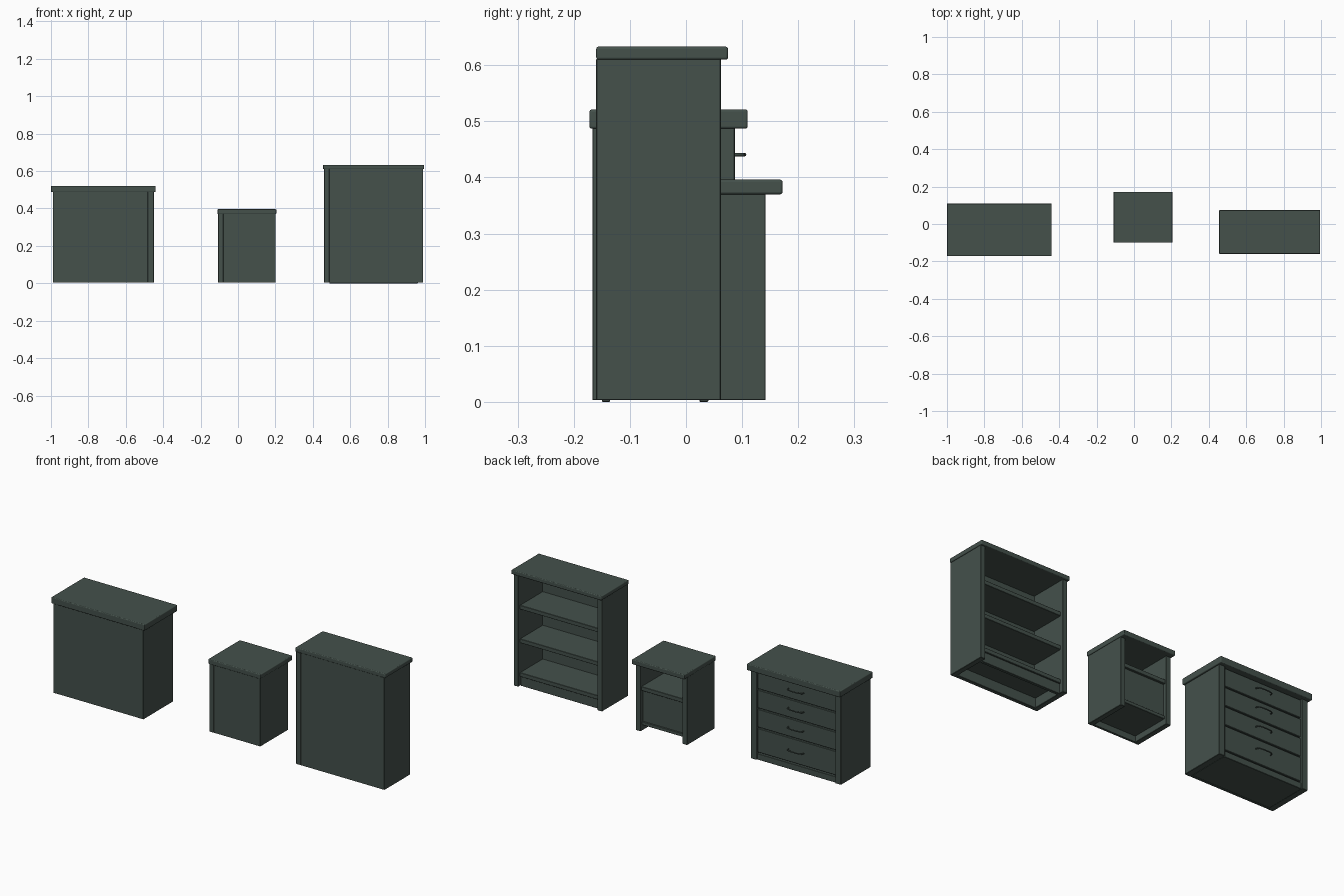
import bpy
from mathutils import Vector

if "Cube" in bpy.data.objects:
    bpy.data.objects.remove(bpy.data.objects["Cube"])

paint = bpy.data.materials.new("dark green paint")
paint.use_nodes = True
colour = (0.058, 0.082, 0.071, 1)
paint.diffuse_color = colour
paint.node_tree.nodes["Principled BSDF"].inputs["Base Color"].default_value = colour


def box(name, x, y, z, bevel=0.0015, segments=1):
    """Board spanning the (low, high) ranges x, y and z."""
    bpy.ops.mesh.primitive_cube_add(size=1)
    ob = bpy.context.object
    ob.name = name
    low, high = Vector((x[0], y[0], z[0])), Vector((x[1], y[1], z[1]))
    for v in ob.data.vertices:
        v.co = (low + high) / 2 + v.co * (high - low)
    ob.data.materials.append(paint)
    if bevel:
        mod = ob.modifiers.new("edges", 'BEVEL')
        mod.width, mod.segments = bevel, segments
    if segments > 1:
        bpy.ops.object.shade_smooth_by_angle()
    return ob


def carcass(name, x, y, z, top_x, top_y, top_z, side):
    """Two side panels, a back panel and a rounded top board."""
    box(name + "_left_side", (x[1] - side, x[1]), y, z)
    box(name + "_right_side", (x[0], x[0] + side), y, z)
    box(name + "_back", (x[0] + side, x[1] - side), (y[0] + 0.002, y[0] + 0.014), z, 0)
    box(name + "_top", top_x, top_y, top_z, 0.004, 3)
    return x[0] + side, x[1] - side


def handle(name, x, y, z):
    """Bowed flat pull, swept along a curve."""
    curve = bpy.data.curves.new(name, 'CURVE')
    curve.dimensions = '3D'
    curve.bevel_depth, curve.bevel_resolution = 0.0032, 2
    curve.use_fill_caps = True
    spline = curve.splines.new('POLY')
    path = [(-0.046, -0.002), (-0.043, 0.010), (-0.034, 0.015), (-0.017, 0.0175),
            (0.017, 0.0175), (0.034, 0.015), (0.043, 0.010), (0.046, -0.002)]
    spline.points.add(len(path) - 1)
    for point, (dx, dy) in zip(spline.points, path):
        point.co = (x + dx, y + dy, z, 1)
    ob = bpy.data.objects.new(name, curve)
    bpy.context.collection.objects.link(ob)
    curve.materials.append(paint)


# Bookcase
inner = carcass("bookcase", (0.46, 0.99), (-0.16, 0.062), (0.003, 0.612),
                (0.455, 0.995), (-0.16, 0.075), (0.61, 0.633), 0.028)
for i, z in enumerate((0.075, 0.258, 0.44)):
    box(f"bookcase_shelf_{i + 1}", inner, (-0.147, 0.048), (z - 0.022, z))
box("bookcase_front_kickboard", inner, (0.024, 0.04), (0, 0.055))
box("bookcase_back_kickboard", inner, (-0.15, -0.135), (0, 0.055))

# Nightstand
inner = carcass("nightstand", (-0.106, 0.201), (-0.096, 0.142), (0.003, 0.372),
                (-0.11, 0.205), (-0.1, 0.172), (0.37, 0.396), 0.028)
box("nightstand_shelf", inner, (-0.083, 0.136), (0.222, 0.244))
box("nightstand_drawer_front", inner, (0.108, 0.124), (0.05, 0.224))
box("nightstand_base", inner, (-0.083, 0.13), (0.034, 0.052))

# Chest of drawers
inner = carcass("chest", (-0.99, -0.45), (-0.167, 0.087), (0.003, 0.489),
                (-1.0, -0.44), (-0.172, 0.11), (0.487, 0.521), 0.034)
box("chest_core", inner, (-0.15, 0.066), (0.003, 0.487), 0)
box("chest_plinth", inner, (0.06, 0.081), (0.003, 0.036))
levels = [0.04, 0.176, 0.28, 0.384, 0.487]
for i, (low, high) in enumerate(zip(levels, levels[1:])):
    box(f"drawer_front_{i + 1}", (inner[0] + 0.002, inner[1] - 0.002), (0.06, 0.08),
        (low + 0.003, high - 0.003), 0.002)
    handle(f"drawer_handle_{i + 1}", -0.72, 0.087, (low + high) / 2 + 0.005)
